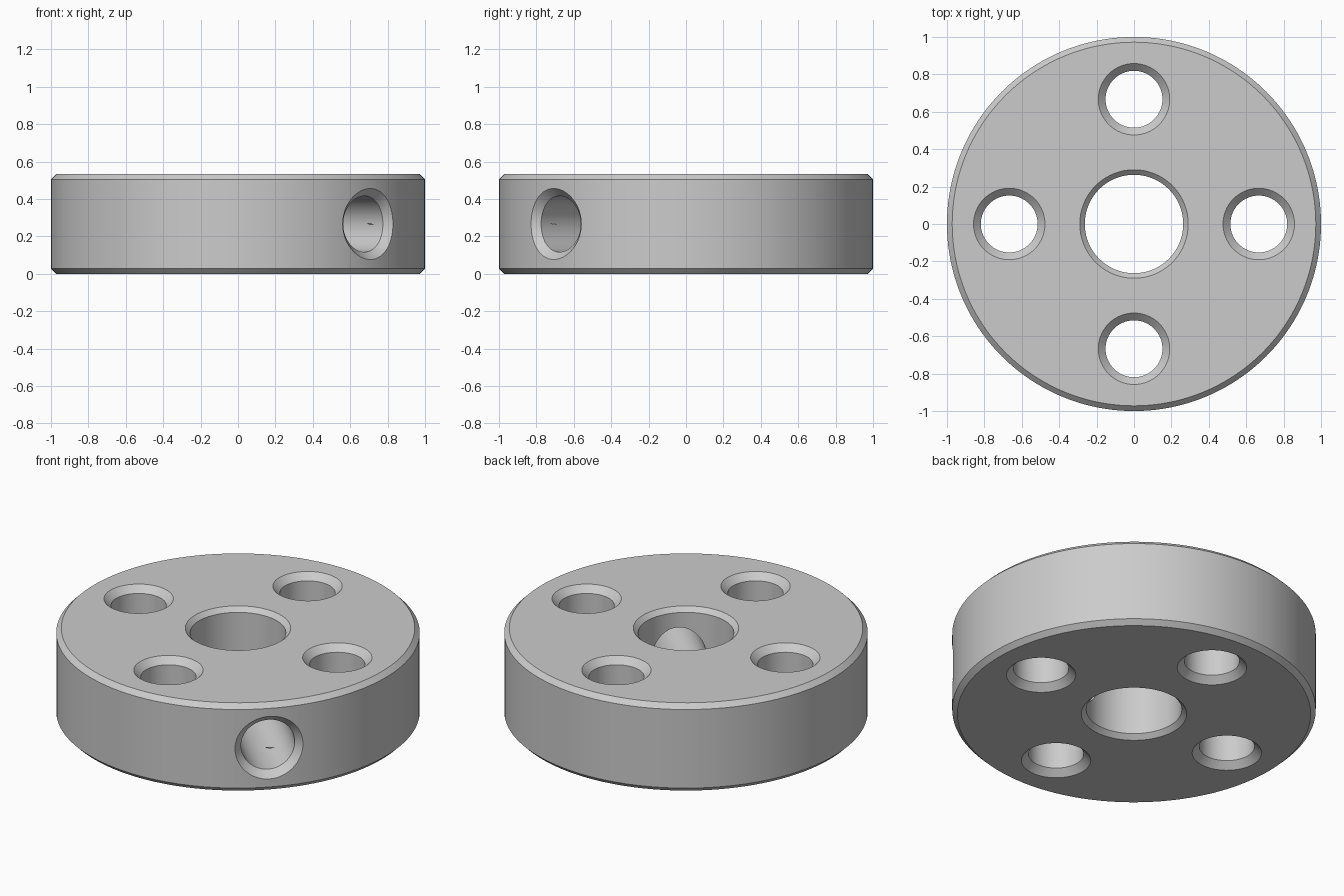
import bpy, bmesh, math
from mathutils import Matrix

if "Cube" in bpy.data.objects:
    bpy.data.objects.remove(bpy.data.objects["Cube"])

H = 0.533          # disc thickness
SEG = 160


def make_object(name, rings, close_loop=False):
    """Skin a list of equal-length vertex rings into a solid."""
    bm = bmesh.new()
    loops = [[bm.verts.new(p) for p in ring] for ring in rings]
    n = len(loops[0])
    pairs = list(zip(loops, loops[1:]))
    if close_loop:
        pairs.append((loops[-1], loops[0]))
    else:
        bm.faces.new(loops[0])
        bm.faces.new(loops[-1])
    for a, b in pairs:
        for i in range(n):
            j = (i + 1) % n
            bm.faces.new((a[i], a[j], b[j], b[i]))
    bmesh.ops.recalc_face_normals(bm, faces=bm.faces)
    mesh = bpy.data.meshes.new(name)
    bm.to_mesh(mesh)
    bm.free()
    obj = bpy.data.objects.new(name, mesh)
    bpy.context.collection.objects.link(obj)
    return obj


def circle(r, z, n):
    return [(r * math.cos(t), r * math.sin(t), z)
            for t in (2 * math.pi * i / n for i in range(n))]


def cut(body, cutter):
    cutter.hide_render = True
    mod = body.modifiers.new(cutter.name, 'BOOLEAN')
    mod.object = cutter
    mod.operation = 'DIFFERENCE'
    mod.solver = 'EXACT'
    bpy.context.view_layer.objects.active = body
    bpy.ops.object.modifier_apply(modifier=mod.name)
    bpy.data.objects.remove(cutter)


# Disc with chamfered rim and chamfered central bore
R, C, B, BC = 1.0, 0.028, 0.263, 0.027
profile = [(R - C, 0), (R, C), (R, H - C), (R - C, H),
           (B + BC, H), (B, H - BC), (B, BC), (B + BC, 0)]
body = make_object("flange_disc", [circle(r, z, SEG) for r, z in profile], True)

# Four countersunk bolt holes
r, c, e = 0.152, 0.039, 0.05
hole = [(r + c, -e), (r + c, 0), (r, c), (r, H - c), (r + c, H), (r + c, H + e)]
hole = [(r + c + e, -e), (r, c), (r, H - c), (r + c + e, H + e)]
for k in range(4):
    cutter = make_object("bolt_hole_cutter", [circle(a, z, 64) for a, z in hole])
    a = k * math.pi / 2
    cutter.data.transform(Matrix.Translation((0.667 * math.cos(a), 0.667 * math.sin(a), 0)))
    cut(body, cutter)


# Radial hole from the rim into the bore, its chamfer following the curved rim
def radial_ring(r, depth, follow):
    ring = []
    for y, z, _ in circle(r, 0, 64):
        x = math.sqrt(1 - y * y) - depth if follow else depth
        ring.append((x, y, z + H / 2))
    return ring


cutter = make_object("radial_hole_cutter", [
    radial_ring(0.15, 0.08, False),
    radial_ring(0.15, 0.043, True),
    radial_ring(0.19, 0.0, True),
    radial_ring(0.21, -0.0215, True)])
cutter.data.transform(Matrix.Rotation(-math.pi / 4, 4, 'Z'))
cut(body, cutter)

# Smooth walls, sharp chamfer edges
bpy.ops.object.select_all(action='DESELECT')
body.select_set(True)
bpy.context.view_layer.objects.active = body
bpy.ops.object.shade_smooth_by_angle(angle=math.radians(25))
